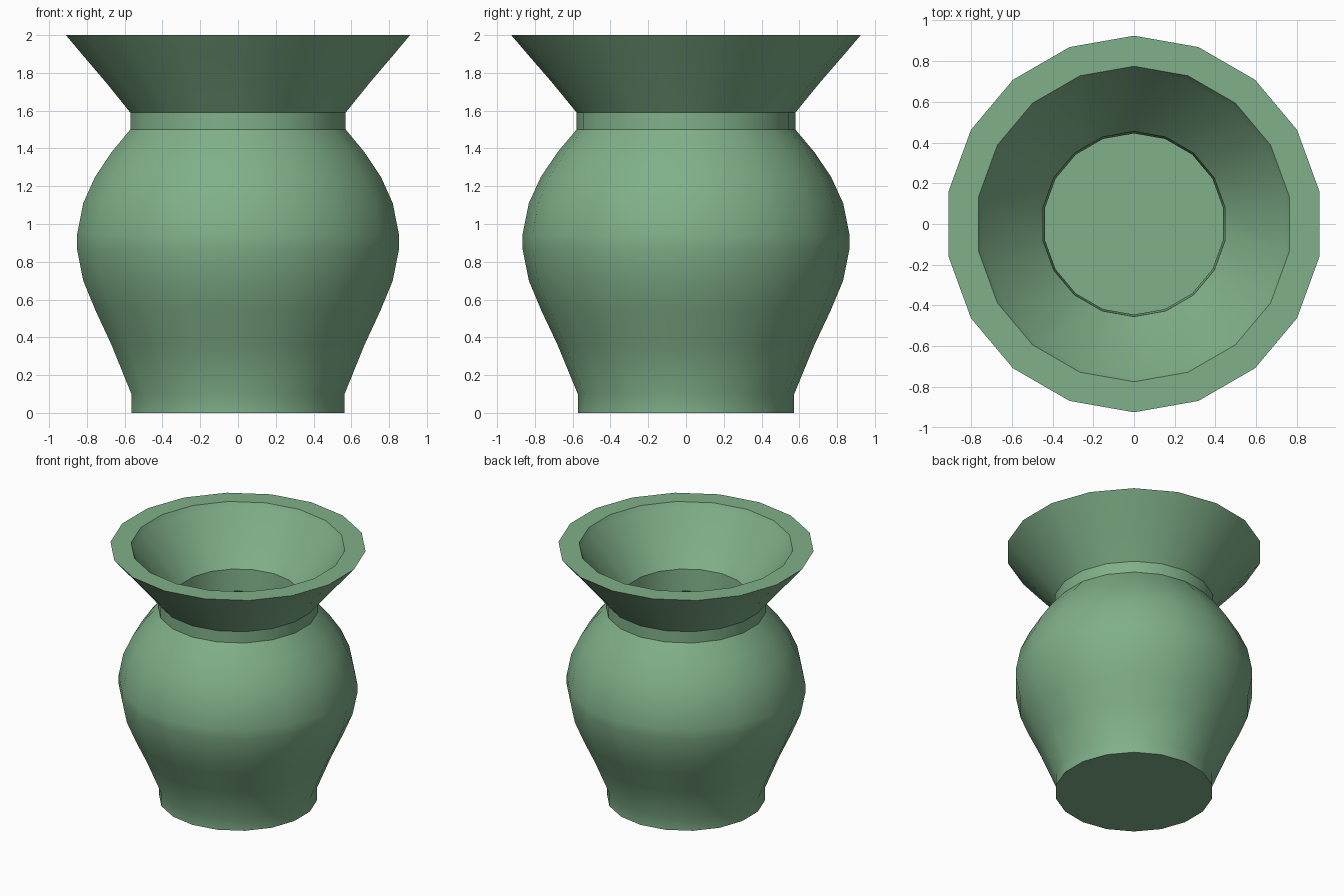
import bpy, bmesh, math

if "Cube" in bpy.data.objects:
    bpy.data.objects.remove(bpy.data.objects["Cube"])

SIDES = 18

# single glaze colour
glaze = bpy.data.materials.new("soft_green")
glaze.diffuse_color = (0.216, 0.434, 0.25, 1)
glaze.use_nodes = True
glaze.node_tree.nodes["Principled BSDF"].inputs["Base Color"].default_value = glaze.diffuse_color

# outer silhouette from foot to lip, then back down the inside (radius, height)
outer = [(0, 0), (0.573, 0), (0.573, 0.1), (0.68, 0.36), (0.765, 0.54),
         (0.832, 0.7), (0.866, 0.87), (0.866, 0.94), (0.832, 1.11),
         (0.768, 1.25), (0.68, 1.38), (0.579, 1.5), (0.579, 1.59),
         (0.71, 1.75), (0.84, 1.9), (0.925, 2.0)]
inner = [(0.775, 2.0), (0.752, 1.96), (0.455, 1.61), (0.445, 1.44),
         (0.58, 1.36), (0.70, 1.2), (0.77, 1.03), (0.77, 0.8),
         (0.68, 0.55), (0.58, 0.34), (0.48, 0.1), (0, 0.1)]


def lathe(name, profile):
    bm = bmesh.new()
    rings = []
    for r, z in profile:
        n = SIDES if r > 0 else 1
        rings.append([bm.verts.new((r * math.cos(math.pi / 2 + math.tau * i / SIDES),
                                    r * math.sin(math.pi / 2 + math.tau * i / SIDES), z))
                      for i in range(n)])
    for a, b in zip(rings, rings[1:]):
        for i in range(SIDES):
            j = (i + 1) % SIDES
            loop = [a[i % len(a)], a[j % len(a)], b[j % len(b)], b[i % len(b)]]
            bm.faces.new(list(dict.fromkeys(loop)))
    bmesh.ops.recalc_face_normals(bm, faces=bm.faces)
    mesh = bpy.data.meshes.new(name)
    bm.to_mesh(mesh)
    bm.free()
    mesh.materials.append(glaze)
    ob = bpy.data.objects.new(name, mesh)
    bpy.context.collection.objects.link(ob)
    bpy.context.view_layer.objects.active = ob
    ob.select_set(True)
    bpy.ops.object.shade_smooth_by_angle(angle=math.radians(30))
    return ob


# hollow vase body
lathe("vase", outer + inner)
